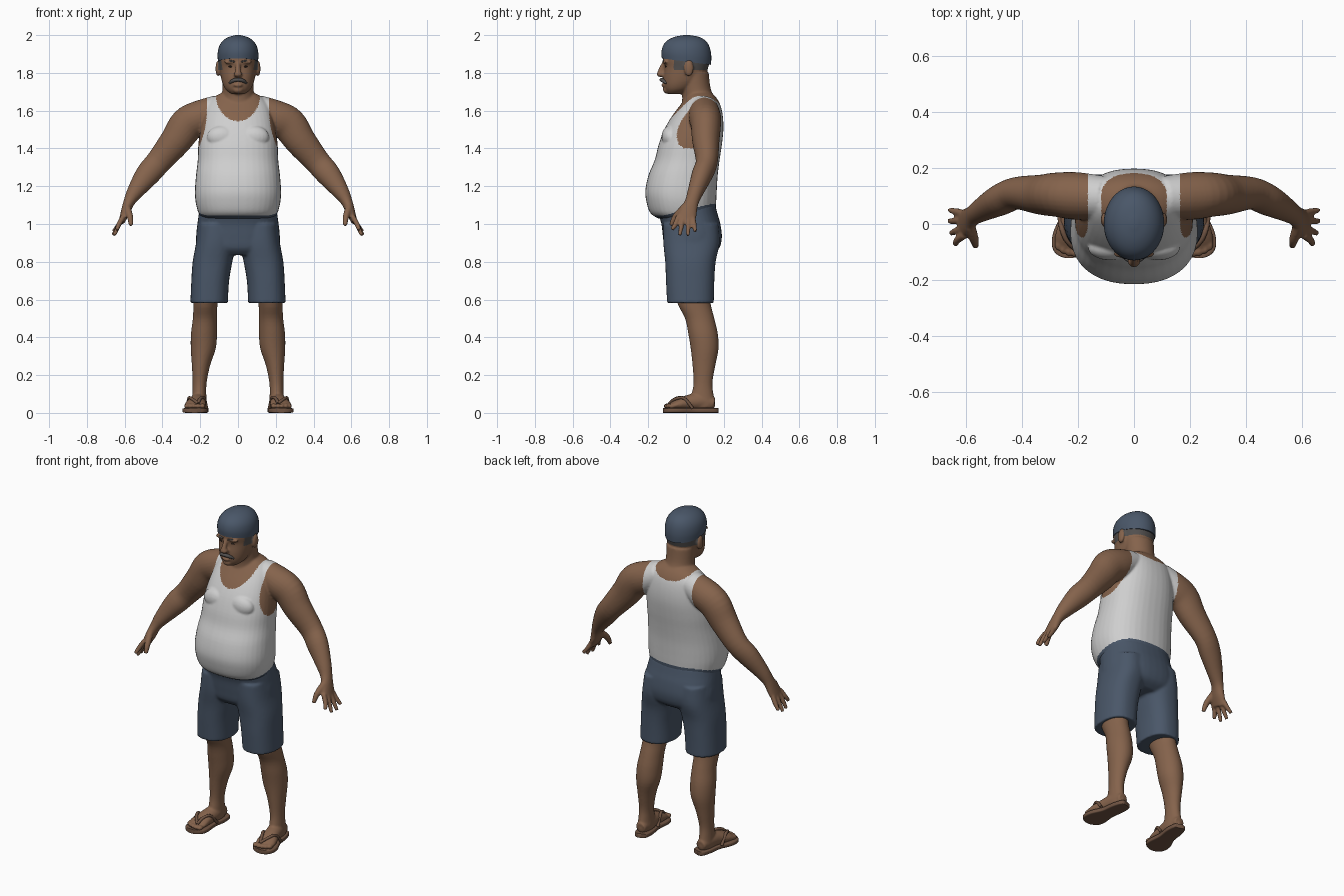
import bpy, bmesh, math
from mathutils import Vector, Matrix


def material(name, rgb):
    m = bpy.data.materials.new(name)
    m.diffuse_color = (*rgb, 1)
    return m


SKIN = material("skin_brown", (0.235, 0.125, 0.072))
WHITE = material("shirt_white", (0.62, 0.62, 0.62))
BLUE = material("denim_blue", (0.068, 0.095, 0.14))
HAIR = material("hair_grey", (0.085, 0.08, 0.078))
SANDAL = material("sandal_brown", (0.16, 0.088, 0.055))
DARK = material("eye_dark", (0.03, 0.02, 0.015))


def refine(rows, n=4):
    """Catmull-Rom interpolation of every value in the rows."""
    out = []
    for i in range(len(rows) - 1):
        p = [rows[max(0, min(len(rows) - 1, i + k))] for k in (-1, 0, 1, 2)]
        for s in range(n):
            t = s / n
            out.append([0.5 * (2 * b + (c - a) * t + (2 * a - 5 * b + 4 * c - d) * t * t
                               + (3 * b - a - 3 * c + d) * t ** 3) for a, b, c, d in zip(*p)])
    return out + [list(rows[-1])]


def loft(bm, rows, ref=(0, 1, 0), power=2.0, flat=False, both=False, n=28):
    """Closed tube through rows of (x, y, z, radius_u, radius_v); both = left and right."""
    pts = refine(rows)
    for side in (1, -1) if both else (1,):
        rings = []
        for i, (x, y, z, ru, rv) in enumerate(pts):
            if flat:
                u, v = Vector((1, 0, 0)), Vector((0, 1, 0))
            else:
                t = (Vector(pts[min(i + 1, len(pts) - 1)][:3]) - Vector(pts[max(i - 1, 0)][:3])).normalized()
                v = Vector(ref)
                v = (v - t * v.dot(t)).normalized()
                u = v.cross(t)
            ring = []
            for k in range(n):
                a = 2 * math.pi * k / n
                c, s = math.cos(a), math.sin(a)
                co = Vector((x, y, z)) + u * (ru * math.copysign(abs(c) ** (2 / power), c)) \
                    + v * (rv * math.copysign(abs(s) ** (2 / power), s))
                co.x *= side
                ring.append(bm.verts.new(co))
            rings.append(ring)
        for a, b in zip(rings, rings[1:]):
            for k in range(n):
                bm.faces.new((a[k], a[(k + 1) % n], b[(k + 1) % n], b[k]))
        bm.faces.new(rings[0])
        bm.faces.new(rings[-1])


def stack(bm, rows, power=2.0, both=False):
    """Horizontal rings from rows of (z, centre_x, half_width, front_y, back_y)."""
    loft(bm, [(cx, (f + b) / 2, z, w, (b - f) / 2) for z, cx, w, f, b in rows],
         power=power, flat=True, both=both, n=40)


def ball(bm, c, r, both=False):
    for side in (1, -1) if both else (1,):
        m = Matrix.Translation((c[0] * side, c[1], c[2])) @ Matrix.Diagonal((*r, 1))
        bmesh.ops.create_uvsphere(bm, u_segments=20, v_segments=12, radius=1, matrix=m)


def finish(name, bm, mats, voxel=0, rule=None, passes=4):
    """Make the object; with a voxel size its volumes are fused and smoothed."""
    bmesh.ops.recalc_face_normals(bm, faces=bm.faces)
    me = bpy.data.meshes.new(name)
    bm.to_mesh(me)
    bm.free()
    ob = bpy.data.objects.new(name, me)
    bpy.context.collection.objects.link(ob)
    if voxel:
        mod = ob.modifiers.new("fuse", 'REMESH')
        mod.mode, mod.voxel_size = 'VOXEL', voxel
        mod = ob.modifiers.new("soften", 'SMOOTH')
        mod.factor, mod.iterations = 0.5, passes
        me = bpy.data.meshes.new_from_object(ob.evaluated_get(bpy.context.evaluated_depsgraph_get()))
        ob.modifiers.clear()
        ob.data = me
    me.materials.clear()
    for m in mats:
        me.materials.append(m)
    if rule:
        me.polygons.foreach_set("material_index", [rule(*p.center) for p in me.polygons])
    me.shade_smooth()
    if not voxel:
        me.set_sharp_from_angle(angle=math.radians(45))
    return ob


# Upper body: torso, arms, hands, neck and head
bm = bmesh.new()
stack(bm, [(1.03, 0, .19, -.15, .14), (1.06, 0, .21, -.19, .155), (1.12, 0, .225, -.21, .16),
           (1.18, 0, .228, -.215, .163), (1.26, 0, .222, -.198, .168), (1.34, 0, .213, -.165, .178),
           (1.42, 0, .21, -.145, .19), (1.5, 0, .2, -.115, .198), (1.57, 0, .185, -.075, .195),
           (1.63, 0, .165, -.03, .182), (1.67, 0, .13, 0, .16), (1.695, 0, .085, .01, .135)], power=2.3)
ball(bm, (.085, -.085, 1.46), (.08, .045, .06), both=True)
loft(bm, [(.1, .095, 1.61, .075, .075), (.2, .1, 1.565, .09, .085), (.27, .105, 1.525, .093, .08),
          (.33, .105, 1.44, .083, .072), (.42, .11, 1.33, .068, .058), (.48, .085, 1.26, .064, .055),
          (.545, .05, 1.17, .044, .042), (.577, .03, 1.115, .03, .037), (.597, .01, 1.06, .024, .048),
          (.617, -.003, 1.01, .016, .05)], both=True)
for y0, tip in ((-.04, (.64, -.075, .97)), (-.014, (.655, -.033, .94)),
                (.013, (.662, .01, .94)), (.036, (.66, .05, .96))):
    base = (.607, y0, 1.04)
    mid = (.632, (y0 + tip[1]) / 2, .995)
    loft(bm, [(*base, .014, .014), (*mid, .0135, .0135), (*tip, .01, .01)], both=True, n=12)
loft(bm, [(.587, -.01, 1.085, .02, .02), (.572, -.055, 1.04, .017, .017), (.567, -.08, .992, .011, .011)],
     both=True, n=12)
stack(bm, [(1.58, 0, .1, -.03, .16), (1.66, 0, .088, -.02, .15), (1.72, 0, .082, -.025, .13),
           (1.8, 0, .085, -.03, .12)])
stack(bm, [(1.688, 0, .035, -.095, -.03), (1.71, 0, .063, -.11, .02), (1.74, 0, .08, -.117, .06),
           (1.78, 0, .091, -.119, .1), (1.83, 0, .098, -.115, .118), (1.88, 0, .102, -.123, .128),
           (1.94, 0, .092, -.108, .113), (1.975, 0, .05, -.06, .07)], power=2.2)
loft(bm, [(0, -.112, 1.855, .012, .012), (0, -.128, 1.825, .013, .014), (0, -.138, 1.797, .017, .015)], n=16)
ball(bm, (0, -.13, 1.792), (.024, .026, .015))
ball(bm, (.04, -.108, 1.857), (.034, .014, .01), both=True)
ball(bm, (0, -.118, 1.735), (.024, .013, .01))
ball(bm, (0, -.1, 1.71), (.028, .022, .02))
ball(bm, (.106, .015, 1.823), (.013, .025, .042), both=True)


def body_colour(x, y, z):
    """0 skin, 1 shirt, 2 shorts, 3 hair"""
    x = abs(x)
    if z > 1.7:
        hair = z > 1.815 and y > -.065 and x < .106 and (x > .06 or y > .05)
        return 3 if hair else 0
    if x > .29 or z < 1.02:
        return 0
    if z < 1.045 + .06 * min(1, max(0, (y + .12) / .25)) and x < .25:
        return 2
    arm_edge = .24 if z < 1.395 else .165 + .045 * max(0, (1.6 - z) / .2) ** 2
    if x > arm_edge:
        return 0
    depth = .145 - .085 * min(1, max(0, (y - .02) / .12))
    return 0 if (x / .118) ** 2 + ((1.69 - z) / depth) ** 2 < 1 else 1


finish("upper_body", bm, [SKIN, WHITE, BLUE, HAIR], 0.006, body_colour)

# Shorts
bm = bmesh.new()
stack(bm, [(1.1, 0, .2, -.15, .155), (1.05, 0, .208, -.145, .168), (1.0, 0, .215, -.13, .182),
           (.93, 0, .222, -.122, .19), (.87, 0, .215, -.112, .175), (.835, 0, .17, -.08, .13)], power=2.4)
stack(bm, [(.582, .153, .099, -.1, .147), (.7, .147, .1, -.106, .15), (.8, .135, .105, -.11, .157),
           (.9, .117, .105, -.12, .178), (1.0, .11, .1, -.12, .172)], power=2.4, both=True)
finish("shorts", bm, [BLUE], 0.008, passes=3)

# Legs and feet
bm = bmesh.new()
stack(bm, [(.68, .163, .072, -.065, .12), (.58, .172, .064, -.045, .13), (.5, .175, .064, -.005, .15),
           (.42, .18, .069, .012, .168), (.34, .184, .066, .025, .172), (.25, .196, .048, .035, .155),
           (.16, .203, .037, .04, .14), (.1, .205, .037, .03, .145), (.05, .205, .04, .02, .155),
           (.025, .205, .036, .02, .15)], both=True)
loft(bm, [(.203, .15, .05, .03, .03), (.207, .08, .06, .042, .045), (.215, .02, .055, .046, .042),
          (.225, -.04, .045, .056, .03), (.23, -.08, .035, .055, .017)], ref=(0, 0, 1), both=True)
for x, y, r in ((.188, -.098, .016), (.212, -.1, .012), (.234, -.096, .012), (.255, -.088, .011), (.273, -.075, .011)):
    ball(bm, (x, y, .036), (r, .02, .014), both=True)
finish("legs", bm, [SKIN], 0.006, passes=3)

# Sandals: sole and thong straps
bm = bmesh.new()
loft(bm, [(.195, .168, .013, .015, .013), (.197, .157, .013, .036, .013), (.203, .1, .013, .047, .013),
          (.213, .03, .013, .047, .013), (.225, -.04, .013, .065, .013), (.229, -.085, .013, .064, .013),
          (.23, -.11, .013, .046, .013), (.23, -.121, .013, .018, .013)], ref=(0, 0, 1), power=6, both=True)
for path in ([(.212, -.088, .05), (.243, -.055, .074), (.26, -.01, .077), (.266, .035, .024)],
             [(.212, -.088, .05), (.2, -.055, .076), (.18, -.01, .079), (.166, .035, .024)]):
    loft(bm, [(*p, .009, .008) for p in path], ref=(0, 0, 1), both=True, n=10)
finish("sandals", bm, [SANDAL])

# Cap, lower at the back than at the brow
bm = bmesh.new()
stack(bm, [(1.86, 0, .106, -.128, .132), (1.9, 0, .108, -.13, .134), (1.94, 0, .1, -.12, .126),
           (1.97, 0, .08, -.097, .107), (1.99, 0, .05, -.06, .072), (2.0, 0, .012, -.012, .02)])
for v in bm.verts:
    v.co.z -= .13 * v.co.y * (2 - v.co.z) / .14
finish("cap", bm, [BLUE])

# Moustache, eyebrows and eyes
bm = bmesh.new()
loft(bm, [(-.046, -.103, 1.744, .005, .005), (-.026, -.122, 1.759, .01, .01), (0, -.13, 1.764, .01, .01),
          (.026, -.122, 1.759, .01, .01), (.046, -.103, 1.744, .005, .005)], ref=(0, 0, 1), n=12)
loft(bm, [(.016, -.121, 1.858, .004, .004), (.04, -.118, 1.863, .005, .005), (.066, -.1, 1.857, .003, .003)],
     ref=(0, 0, 1), both=True, n=8)
finish("moustache_and_brows", bm, [HAIR])
bm = bmesh.new()
ball(bm, (.038, -.107, 1.834), (.012, .005, .005), both=True)
finish("eyes", bm, [DARK])
